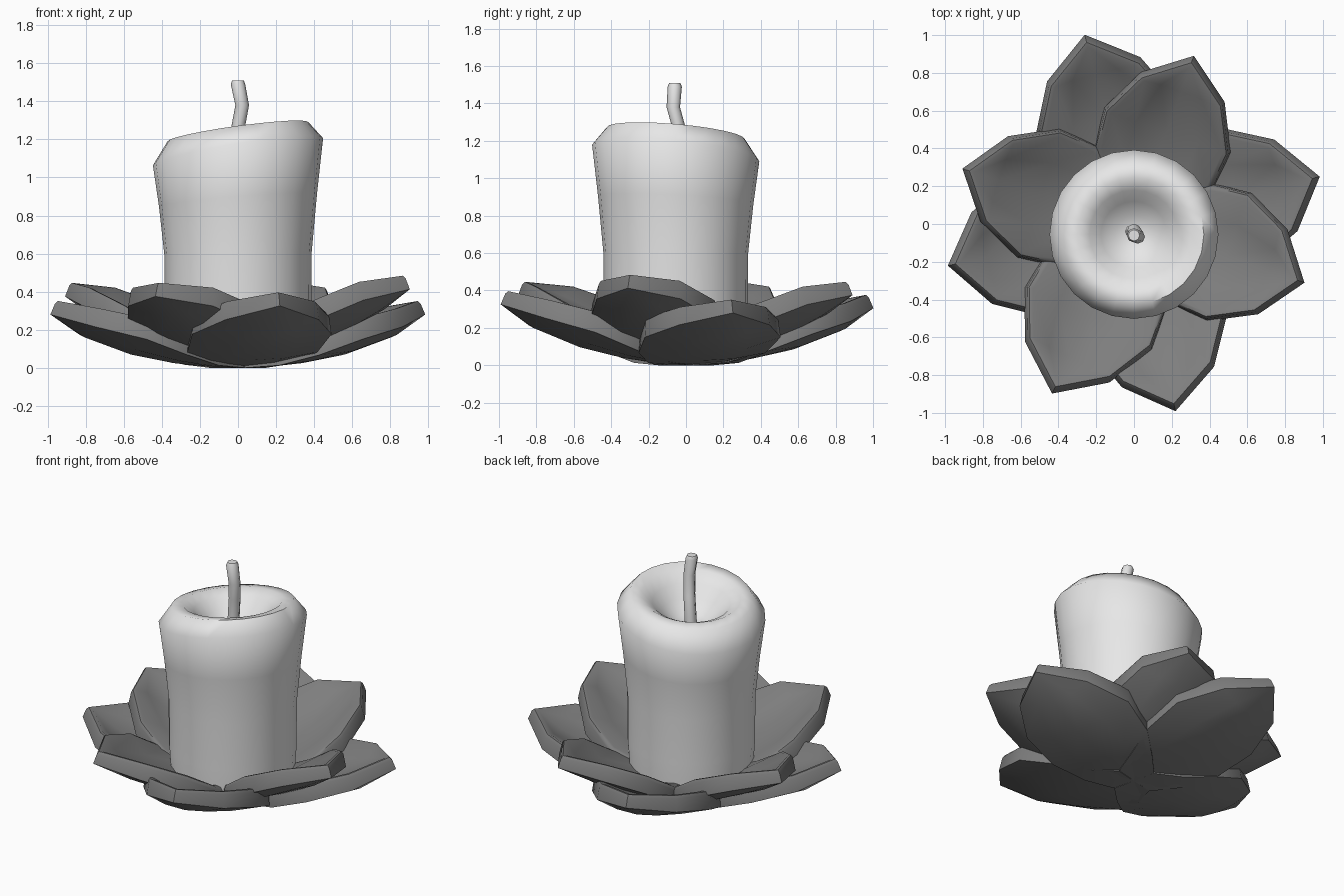
import bpy, bmesh, math
from mathutils import Matrix

cube = bpy.data.objects.get("Cube")
if cube:
    bpy.data.objects.remove(cube, do_unlink=True)


def material(name, value):
    mat = bpy.data.materials.new(name)
    mat.use_nodes = True
    color = (value, value, value, 1)
    mat.diffuse_color = color
    mat.node_tree.nodes["Principled BSDF"].inputs["Base Color"].default_value = color
    return mat


def finish(bm, name, mat, angle):
    bmesh.ops.recalc_face_normals(bm, faces=bm.faces)
    mesh = bpy.data.meshes.new(name)
    bm.to_mesh(mesh)
    bm.free()
    obj = bpy.data.objects.new(name, mesh)
    bpy.context.collection.objects.link(obj)
    mesh.materials.append(mat)
    bpy.ops.object.select_all(action="DESELECT")
    obj.select_set(True)
    bpy.context.view_layer.objects.active = obj
    bpy.ops.object.shade_smooth_by_angle(angle=math.radians(angle))


def loft(name, rings, sides, mat, angle):
    """Skin round rings given as (x, y, z, radius, slope_x, slope_y)."""
    bm = bmesh.new()
    loops = []
    for x, y, z, r, sx, sy in rings:
        loop = []
        for i in range(sides):
            a = math.tau * i / sides
            dx, dy = r * math.cos(a), r * math.sin(a)
            loop.append(bm.verts.new((x + dx, y + dy, z + sx * dx + sy * dy)))
        loops.append(loop)
    for low, high in zip(loops, loops[1:]):
        for i in range(sides):
            j = (i + 1) % sides
            bm.faces.new((low[i], low[j], high[j], high[i]))
    bm.faces.new(loops[0])
    bm.faces.new(loops[-1])
    finish(bm, name, mat, angle)


def leaf_sheet(bm, stations, size, lift, raise_z, shrink, cupping):
    """One face of a petal along +x; returns its outline from root around the tip."""
    rows = []
    for along, half, z, cup in stations[:-1]:
        rows.append([bm.verts.new((along * size * shrink, half * size * shrink * t,
                                   z + lift * along + raise_z + cup * cupping * t * t))
                     for t in (-1, -0.5, 0, 0.5, 1)])
    for a, b in zip(rows, rows[1:]):
        for j in range(4):
            bm.faces.new((a[j], b[j], b[j + 1], a[j + 1]))
    along, half, z, cup = stations[-1]
    tip = bm.verts.new((along * size * shrink, 0, z + lift * along + raise_z))
    for j in range(4):
        bm.faces.new((rows[-1][j], tip, rows[-1][j + 1]))
    return [r[0] for r in rows] + [tip] + [r[4] for r in rows[::-1]] + rows[0][3:0:-1]


def petal(name, stations, heading, size, lift, mat):
    """Thick cupped petal with a rounded upper rim."""
    bm = bmesh.new()
    under = leaf_sheet(bm, stations, size, lift, 0, 1, 0.7)
    over = leaf_sheet(bm, stations, size, lift, 0.085, 0.965, 1)
    rim = []
    for i in range(len(under)):
        j = (i + 1) % len(under)
        bm.faces.new((under[i], under[j], over[j], over[i]))
        rim.append(bm.edges.get((over[i], over[j])))
    bmesh.ops.recalc_face_normals(bm, faces=bm.faces)
    bmesh.ops.bevel(bm, geom=rim, offset=0.03, segments=2, profile=0.5,
                    affect="EDGES", clamp_overlap=True)
    bm.transform(Matrix.Rotation(math.radians(heading), 4, "Z"))
    finish(bm, name, mat, 50)


wax = material("pale wax", 0.8)
wick_grey = material("wick grey", 0.78)
leaf_grey = material("dark grey petal", 0.21)

# Candle body: flared wall, slanted chamfered rim and hollow top
CY = -0.055
wall = [(0.37, 0.08, 0), (0.385, 0.3, 0), (0.387, 0.6, 0.1), (0.415, 0.88, 0.5),
        (0.447, 1.135, 1), (0.37, 1.24, 0.85), (0.3, 1.24, 0.7),
        (0.235, 1.195, 0.5), (0.175, 1.13, 0.4), (0.1, 1.07, 0.2), (0.03, 1.05, 0)]
loft("candle", [(0, CY, z, r, 0.16 * w, -0.1 * w) for r, z, w in wall], 24, wax, 60)

# Bent wick
path = [(-0.01, -0.04, 1.03, 0.037), (0, -0.035, 1.26, 0.036), (0.022, -0.068, 1.38, 0.036),
        (0, -0.06, 1.49, 0.038), (0, -0.06, 1.51, 0.03)]
loft("wick", [(x, y, z, r, 0, 0) for x, y, z, r in path], 8, wick_grey, 50)

# Two tiers of four petals, each set as (heading, size, tip lift)
upper = [(0, 0.15, 0.02, 0), (0.15, 0.23, 0.03, 0.01), (0.32, 0.335, 0.065, 0.06),
         (0.53, 0.355, 0.14, 0.115), (0.77, 0.235, 0.265, 0.085), (0.945, 0, 0.375, 0)]
lower = [(0, 0.15, 0, 0), (0.16, 0.25, 0.006, 0.01), (0.35, 0.35, 0.025, 0.06),
         (0.58, 0.375, 0.07, 0.115), (0.83, 0.25, 0.16, 0.08), (1.015, 0, 0.28, 0)]
upper_set = [(70.4, 1, 0), (162.1, 1.01, 0), (244.2, 1.055, 0), (341, 1.01, 0.04)]
lower_set = [(14.3, 1, 0), (104.6, 1.02, 0.025), (192.6, 0.995, 0), (282.5, 1, 0.045)]
for tier, stations, settings in (("upper", upper, upper_set), ("lower", lower, lower_set)):
    for k, (heading, size, lift) in enumerate(settings):
        petal(f"{tier}_petal_{k + 1}", stations, heading, size, lift, leaf_grey)
